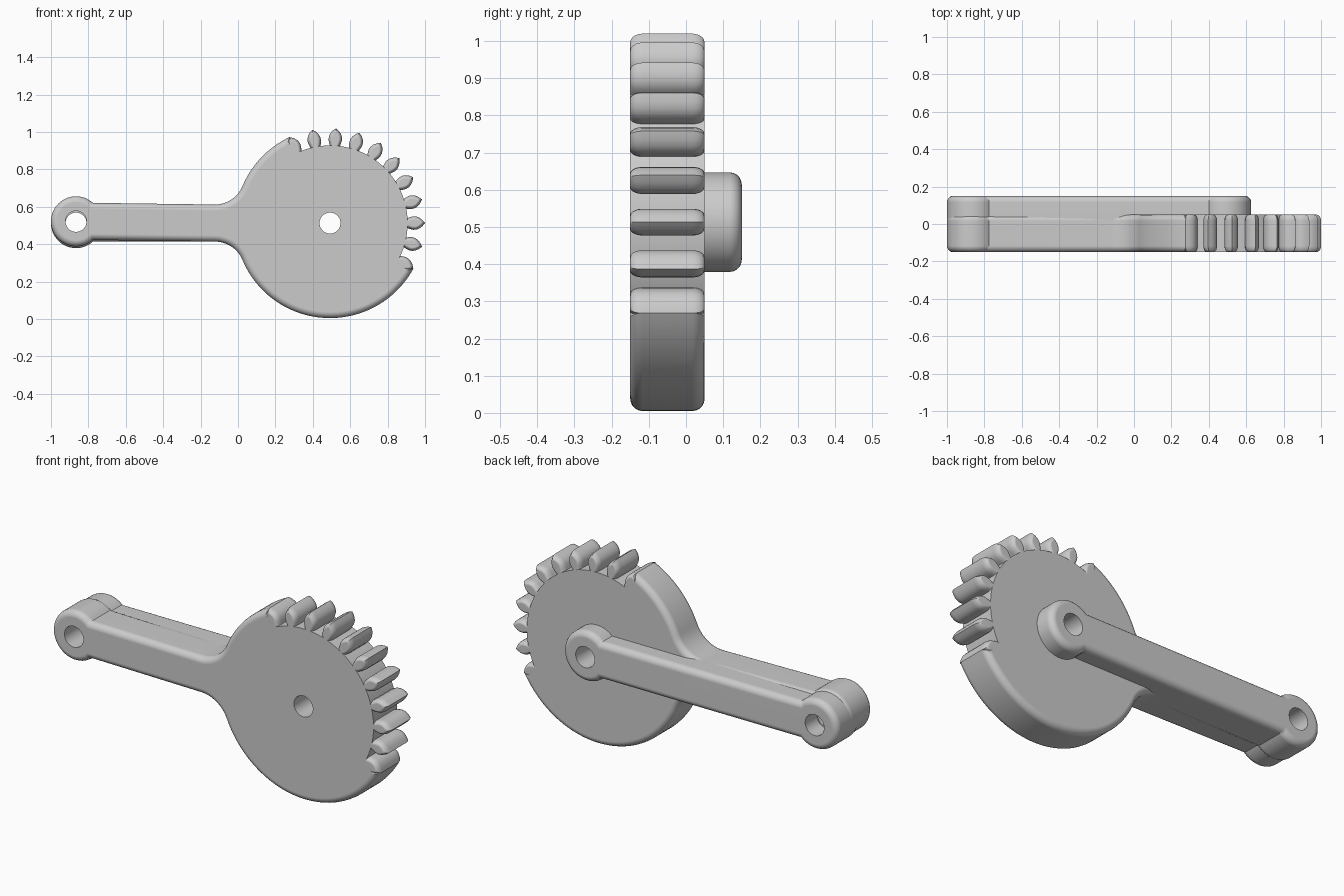
import bpy, bmesh
from math import sin, cos, pi, radians, degrees, asin, atan2, sqrt
from mathutils import Vector, Matrix

if "Cube" in bpy.data.objects:
    bpy.data.objects.remove(bpy.data.objects["Cube"])

grey = bpy.data.materials.new("plain grey")
grey.use_nodes = True
grey.diffuse_color = (0.6, 0.6, 0.6, 1)
grey.node_tree.nodes["Principled BSDF"].inputs["Base Color"].default_value = (0.6, 0.6, 0.6, 1)

# Shared dimensions, as (x, z) centres
HUB = (0.492, 0.513)
FRONT_EYE = (-0.866, 0.522)
BACK_EYE = (-0.866, 0.513)
RIM, ROOT, EYE, HALF_BAR, HOLE = 0.508, 0.415, 0.134, 0.099, 0.056
PITCH = 360 / 25
GAP_START, GAP_END = -2 * PITCH, 8 * PITCH
ROUND = 0.033


def arc(centre, radius, start, end, steps):
    """Points on an arc, angles in degrees."""
    result = []
    for i in range(steps + 1):
        a = radians(start + (end - start) * i / steps)
        result.append(Vector((centre[0] + radius * cos(a), centre[1] + radius * sin(a))))
    return result


def inset_directions(points):
    """Inward mitred direction at each point of an anticlockwise outline."""
    result = []
    for i, p in enumerate(points):
        before = (p - points[i - 1]).normalized()
        after = (points[(i + 1) % len(points)] - p).normalized()
        n1, n2 = Vector((-before.y, before.x)), Vector((-after.y, after.x))
        mid = (n1 + n2).normalized()
        result.append(mid / max(mid.dot(n1), 0.65))
    return result


def rounded_plate(name, points, y_front, y_back, inset=ROUND, weights=None, steps=5):
    """Extrude an outline along y, with quarter-round rims at both ends."""
    bm = bmesh.new()
    directions = inset_directions(points)
    weights = weights or [1] * len(points)
    quarter = [i * pi / 2 / steps for i in range(steps + 1)]
    layers = [(y_front + ROUND * (1 - sin(a)), inset * (1 - cos(a))) for a in reversed(quarter)]
    layers += [(y_back - ROUND * (1 - sin(a)), inset * (1 - cos(a))) for a in quarter]
    rings = []
    for y, d in layers:
        ring = []
        for p, n, w in zip(points, directions, weights):
            q = p + n * d * w
            ring.append(bm.verts.new((q.x, y, q.y)))
        rings.append(ring)
    for low, high in zip(rings, rings[1:]):
        for i in range(len(points)):
            bm.faces.new((low[i - 1], low[i], high[i], high[i - 1]))
    bm.faces.new(rings[0])
    bm.faces.new(rings[-1])
    bmesh.ops.recalc_face_normals(bm, faces=bm.faces)
    mesh = bpy.data.meshes.new(name)
    bm.to_mesh(mesh)
    bm.free()
    mesh.materials.append(grey)
    ob = bpy.data.objects.new(name, mesh)
    bpy.context.collection.objects.link(ob)
    return ob


def activate(ob):
    bpy.ops.object.select_all(action='DESELECT')
    ob.select_set(True)
    bpy.context.view_layer.objects.active = ob


def drill(ob, centre):
    """Cut a round hole through along y."""
    bm = bmesh.new()
    turn = Matrix.Translation((centre[0], 0, centre[1])) @ Matrix.Rotation(pi / 2, 4, 'X')
    bmesh.ops.create_cone(bm, cap_ends=True, segments=48, radius1=HOLE, radius2=HOLE,
                          depth=1, matrix=turn)
    mesh = bpy.data.meshes.new("hole_cutter")
    bm.to_mesh(mesh)
    bm.free()
    mesh.materials.append(grey)
    cutter = bpy.data.objects.new("hole_cutter", mesh)
    cutter.hide_render = True
    bpy.context.collection.objects.link(cutter)
    mod = ob.modifiers.new("hole", 'BOOLEAN')
    mod.operation, mod.solver, mod.object = 'DIFFERENCE', 'EXACT', cutter
    activate(ob)
    bpy.ops.object.modifier_apply(modifier=mod.name)
    bpy.data.objects.remove(cutter)


def finish(ob):
    activate(ob)
    bpy.ops.object.shade_smooth_by_angle(angle=radians(35))
    mod = ob.modifiers.new("flat caps", 'WEIGHTED_NORMAL')
    mod.keep_sharp = True


# Lever: partly toothed disc, filleted neck, straight bar and eye
FILLET = 0.16
drop = HALF_BAR + FILLET
reach = sqrt((RIM + FILLET) ** 2 - drop ** 2)
lean = degrees(atan2(drop, reach))
corner = degrees(asin(HALF_BAR / EYE))
neck_x = HUB[0] - reach

gap = arc(HUB, ROOT, GAP_START, GAP_END, 60)
outline = gap + arc(HUB, RIM, GAP_END, 180 - lean, 18)
outline += arc((neck_x, HUB[1] + drop), FILLET, -lean, -90, 12)[1:]
outline += arc(FRONT_EYE, EYE, corner, 360 - corner, 48)
outline += arc((neck_x, HUB[1] - drop), FILLET, 90, lean, 12)
outline += arc(HUB, RIM, 180 + lean, 360 + GAP_START, 48)[1:]
weights = [0] * len(gap) + [1] * (len(outline) - len(gap))
lever = rounded_plate("gear_lever", outline, -0.15, 0.05, weights=weights)
drill(lever, HUB)
drill(lever, FRONT_EYE)
finish(lever)

# Leaf-shaped teeth; the first and last merge into the ends of the rim
flank = [(0.385, 0.024), (0.41, 0.025), (0.425, 0.031), (0.445, 0.036), (0.462, 0.035),
         (0.478, 0.029), (0.494, 0.017)]
leaf = [(r, -w) for r, w in flank] + [(RIM, 0)] + [(r, w) for r, w in reversed(flank)]
for i in range(11):
    a = radians(GAP_START + i * PITCH)
    points = [Vector((HUB[0] + r * cos(a) - w * sin(a), HUB[1] + r * sin(a) + w * cos(a)))
              for r, w in leaf]
    finish(rounded_plate(f"tooth_{i + 1}", points, -0.15, 0.05, inset=0.018))

# Link bar behind the lever, with an eye at each end
outline = arc(HUB, EYE, corner - 180, 180 - corner, 48)
outline += arc(BACK_EYE, EYE, corner, 360 - corner, 48)
link = rounded_plate("back_link", outline, -0.05, 0.15)
drill(link, HUB)
drill(link, BACK_EYE)
finish(link)
